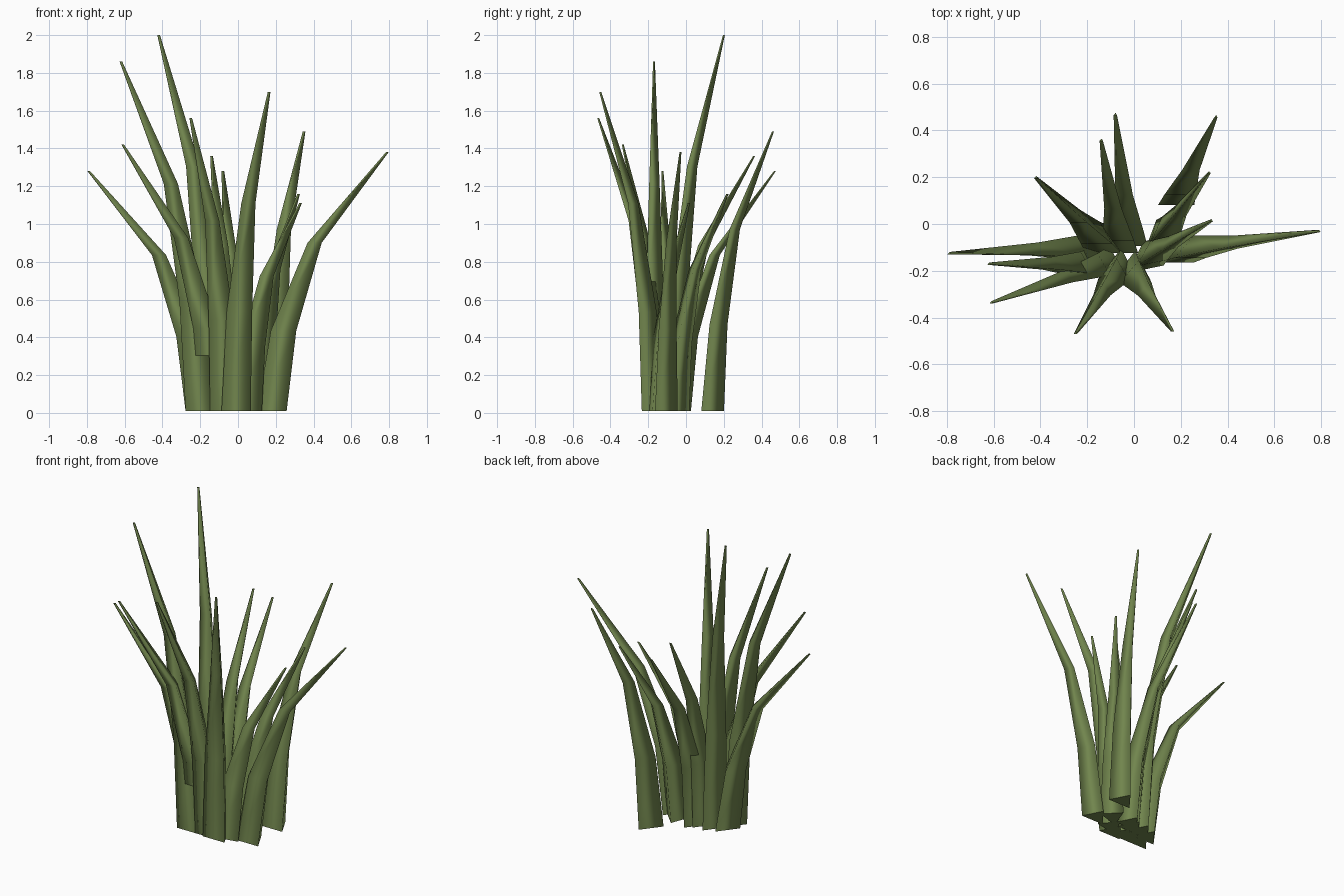
import bpy, bmesh
from mathutils import Vector, Matrix

cube = bpy.data.objects.get("Cube")
if cube:
    bpy.data.objects.remove(cube, do_unlink=True)

green = bpy.data.materials.new("leaf_green")
green.use_nodes = True
color = (0.165, 0.235, 0.075, 1)
green.diffuse_color = color
bsdf = green.node_tree.nodes["Principled BSDF"]
bsdf.inputs["Base Color"].default_value = color
bsdf.inputs["Roughness"].default_value = 0.9

# Shared blade profile: height fraction, lean fraction, width, depth
RINGS = [(0, 0, 0.155, 0.12), (0.31, 0.1, 0.135, 0.095),
         (0.65, 0.37, 0.075, 0.055), (1, 1, 0.014, 0.01)]
# Triangular section: flat front and a ridge along the back
SECTION = [(-0.5, -0.45), (0.5, -0.45), (0.1, 0.55)]


def blade(name, base, tip, yaw=0):
    """Tapered three-sided blade bending from its base out to its tip."""
    bm = bmesh.new()
    base, tip = Vector((*base, 0.01)), Vector(tip)
    turn = Matrix.Rotation(yaw, 3, "Z")
    rings = []
    for height, lean, width, depth in RINGS:
        center = base.lerp(tip, lean)
        center.z = base.z + (tip.z - base.z) * height
        rings.append([bm.verts.new(center + turn @ Vector((x * width, y * depth, 0)))
                      for x, y in SECTION])
    for low, high in zip(rings, rings[1:]):
        for i in range(3):
            j = (i + 1) % 3
            bm.faces.new((low[i], low[j], high[j], high[i]))
    bm.faces.new(rings[0][::-1])
    bm.faces.new(rings[-1])
    for face in bm.faces:
        face.smooth = len(face.verts) == 4
    for edge in bm.edges:
        edge.smooth = all(f.smooth for f in edge.link_faces)
    mesh = bpy.data.meshes.new(name)
    bm.to_mesh(mesh)
    bm.free()
    mesh.materials.append(green)
    bpy.context.collection.objects.link(bpy.data.objects.new(name, mesh))


# Left-hand and right-hand blades of the tuft
blade("tall_blade", (-0.13, -0.07), (-0.42, 0.2, 2.0))
blade("tall_side_blade", (-0.2, -0.17), (-0.62, -0.17, 1.86))
blade("right_front_blade", (-0.12, -0.16), (-0.61, -0.335, 1.42))
blade("right_low_blade", (-0.2, -0.1), (-0.79, -0.125, 1.28))
blade("left_wide_blade", (0.18, -0.11), (0.79, -0.03, 1.38))
blade("left_short_blade", (0.1, -0.05), (0.32, 0.22, 1.16), 0.3)
blade("left_low_blade", (0.04, -0.14), (0.33, 0.015, 1.11), 0.2)

# Blades bending forward
blade("front_right_blade", (-0.07, -0.17), (-0.25, -0.465, 1.56))
blade("front_left_blade", (-0.01, -0.18), (0.165, -0.455, 1.7))

# Blades bending backward
blade("back_right_blade", (-0.06, -0.07), (-0.14, 0.36, 1.36))
blade("back_middle_blade", (-0.02, -0.04), (-0.08, 0.47, 1.28))
blade("back_left_blade", (0.18, 0.135), (0.35, 0.46, 1.49))
